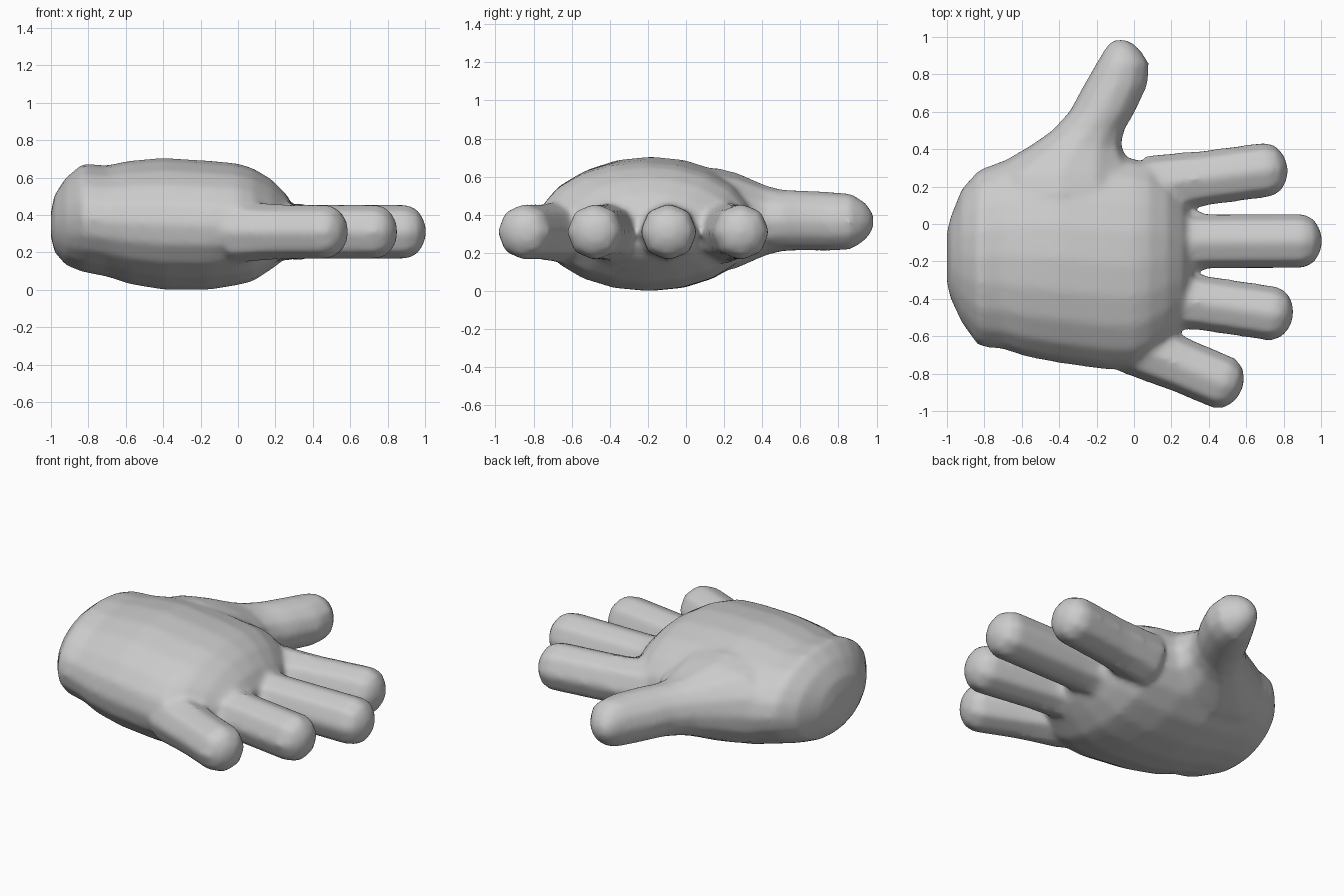
import bpy, bmesh
from math import sin, cos, pi
from mathutils import Vector

old = bpy.data.objects.get("Cube")
if old:
    bpy.data.objects.remove(old, do_unlink=True)

skin = bpy.data.materials.new("plain_grey")
skin.use_nodes = True
GREY = (0.6, 0.6, 0.6, 1)
skin.diffuse_color = GREY
skin.node_tree.nodes["Principled BSDF"].inputs["Base Color"].default_value = GREY

bm = bmesh.new()
UP = Vector((0, 0, 1))


def loft(sections, sides):
    """Capped skin through elliptical rings: (centre, side axis, half width, half height)."""
    rings = []
    for centre, side, width, height in sections:
        ring = []
        for i in range(sides):
            a = 2 * pi * i / sides
            ring.append(bm.verts.new(Vector(centre) + side * width * cos(a) + UP * height * sin(a)))
        rings.append(ring)
    for a, b in zip(rings, rings[1:]):
        for i in range(sides):
            j = (i + 1) % sides
            bm.faces.new((a[i], a[j], b[j], b[i]))
    bm.faces.new(rings[0][::-1])
    bm.faces.new(rings[-1])


# Palm and rounded wrist: x, y low, y high, z low, z high
palm = [
    (-1.0, -.32, -.04, .28, .42), (-.98, -.40, .04, .20, .51), (-.92, -.53, .19, .13, .60),
    (-.83, -.655, .29, .095, .675), (-.70, -.67, .34, .07, .665), (-.58, -.71, .36, .03, .69),
    (-.40, -.745, .38, .0, .705), (-.15, -.78, .37, .0, .69), (.0, -.78, .35, .025, .675),
    (.08, -.74, .33, .045, .65), (.18, -.64, .25, .11, .59), (.26, -.54, .14, .17, .51),
    (.31, -.42, .02, .23, .42),
]
loft([((x, (y0 + y1) / 2, (z0 + z1) / 2), Vector((0, 1, 0)), (y1 - y0) / 2, (z1 - z0) / 2)
      for x, y0, y1, z0, z1 in palm], 20)

# Fingers: flared root, straight shaft, domed tip
fingers = {
    "index": ((.08, .205), (.82, .305)),
    "middle": ((.08, -.095), (1.005, -.09)),
    "ring": ((.08, -.38), (.85, -.495)),
    "little": ((-.02, -.64), (.575, -.89)),
}
R = .15
for root, tip in fingers.values():
    root, tip = Vector((*root, .31)), Vector((*tip, .31))
    d = (tip - root).normalized()
    side = UP.cross(d)
    shaft = [(root, side, R * 1.1, R * 1.15), (root + d * .2, side, R * 1.04, R * 1.02),
             (root + d * .3, side, R, R)]
    dome = [(tip - d * back, side, R * k, R * k)
            for back, k in ((.1, 1), (.045, .82), (.01, .45), (0, .12))]
    loft(shaft + dome, 8)

# Thumb with a broad root: y, x centre, half width, z centre, half height
thumb = [
    (.15, -.40, .42, .37, .28), (.27, -.40, .40, .37, .25), (.35, -.355, .32, .37, .215),
    (.42, -.31, .245, .37, .185), (.50, -.245, .195, .37, .165), (.60, -.17, .178, .37, .16),
    (.75, -.095, .172, .365, .157), (.86, -.06, .142, .365, .15), (.93, -.063, .098, .365, .11),
    (.97, -.07, .062, .365, .065), (.985, -.075, .025, .365, .025),
]
loft([((x, y, z), Vector((-1, 0, 0)), w, h) for y, x, w, z, h in thumb], 12)

bmesh.ops.recalc_face_normals(bm, faces=bm.faces)
mesh = bpy.data.meshes.new("hand")
bm.to_mesh(mesh)
bm.free()
mesh.materials.append(skin)
hand = bpy.data.objects.new("hand", mesh)
bpy.context.collection.objects.link(hand)

# Fuse the parts into one skin and soften the joints
fuse = hand.modifiers.new("fuse", "REMESH")
fuse.mode = "VOXEL"
fuse.voxel_size = .02
fuse.use_smooth_shade = True
soften = hand.modifiers.new("soften", "SMOOTH")
soften.factor = .5
soften.iterations = 8
